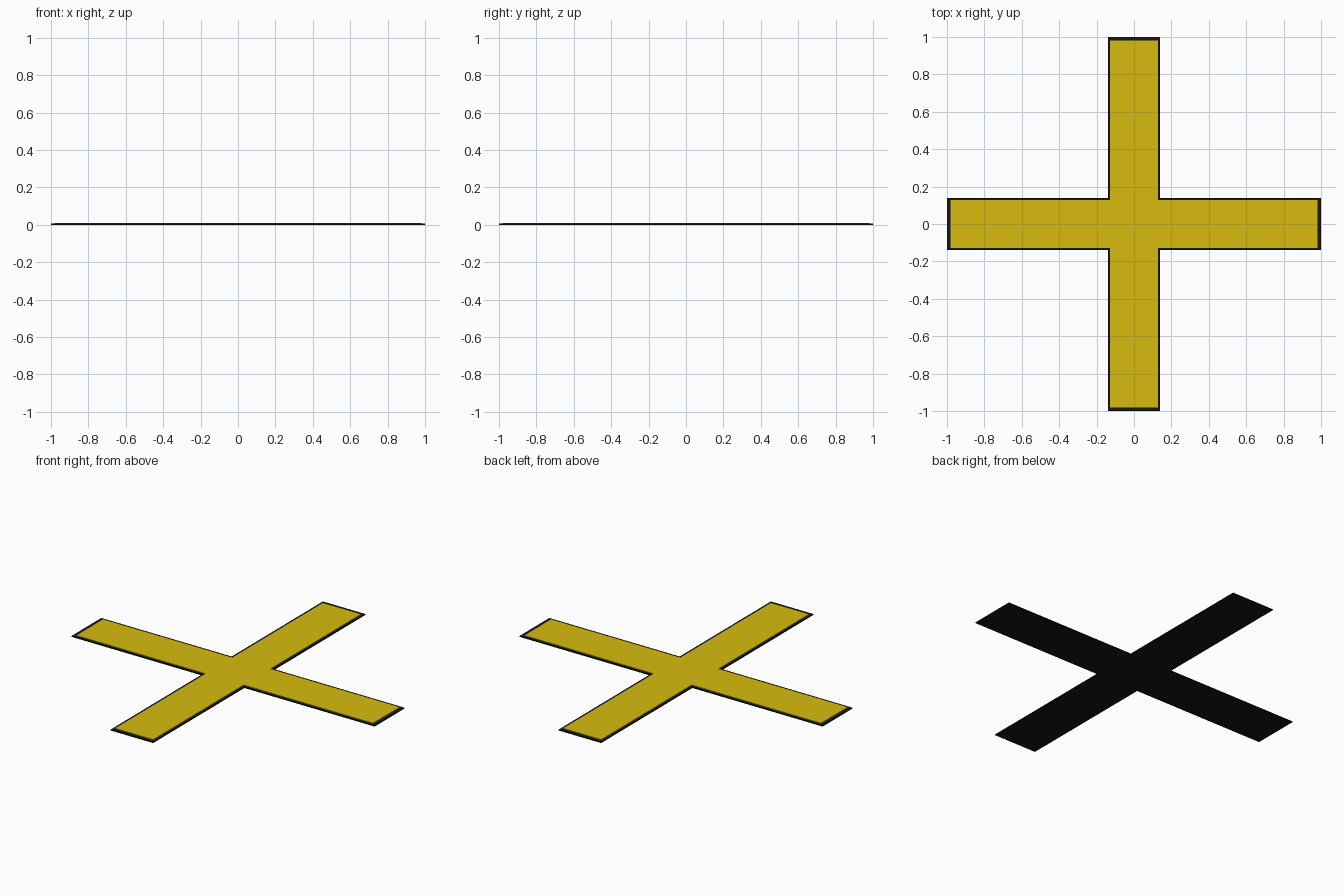
import bpy, bmesh

if "Cube" in bpy.data.objects:
    bpy.data.objects.remove(bpy.data.objects["Cube"])

def material(name, color):
    m = bpy.data.materials.new(name)
    m.diffuse_color = color
    m.use_nodes = True
    m.node_tree.nodes["Principled BSDF"].inputs["Base Color"].default_value = m.diffuse_color
    return m

def cross_plate(name, reach, half, z0, z1, mat):
    """Plus-shaped plate extruded from z0 to z1."""
    quarter = [(reach, -half), (reach, half), (half, half)]
    pts = []
    for _ in range(4):
        pts += quarter
        quarter = [(-y, x) for x, y in quarter]
    bm = bmesh.new()
    face = bm.faces.new([bm.verts.new((x, y, z0)) for x, y in pts])
    ext = bmesh.ops.extrude_face_region(bm, geom=[face], use_keep_orig=True)
    top = [v for v in ext["geom"] if isinstance(v, bmesh.types.BMVert)]
    bmesh.ops.translate(bm, verts=top, vec=(0, 0, z1 - z0))
    bmesh.ops.recalc_face_normals(bm, faces=bm.faces)
    me = bpy.data.meshes.new(name)
    bm.to_mesh(me)
    bm.free()
    me.materials.append(mat)
    ob = bpy.data.objects.new(name, me)
    bpy.context.collection.objects.link(ob)
    return ob

black = material("black", (0.008, 0.008, 0.008, 1))
yellow = material("yellow", (0.68, 0.50, 0.004, 1))

# Black backing cross with a narrow border around the yellow face
cross_plate("backing_cross", 1.0, 0.14, 0.0, 0.006, black)
# Yellow front cross, slightly inset
cross_plate("yellow_cross", 0.98, 0.127, 0.006, 0.01, yellow)
